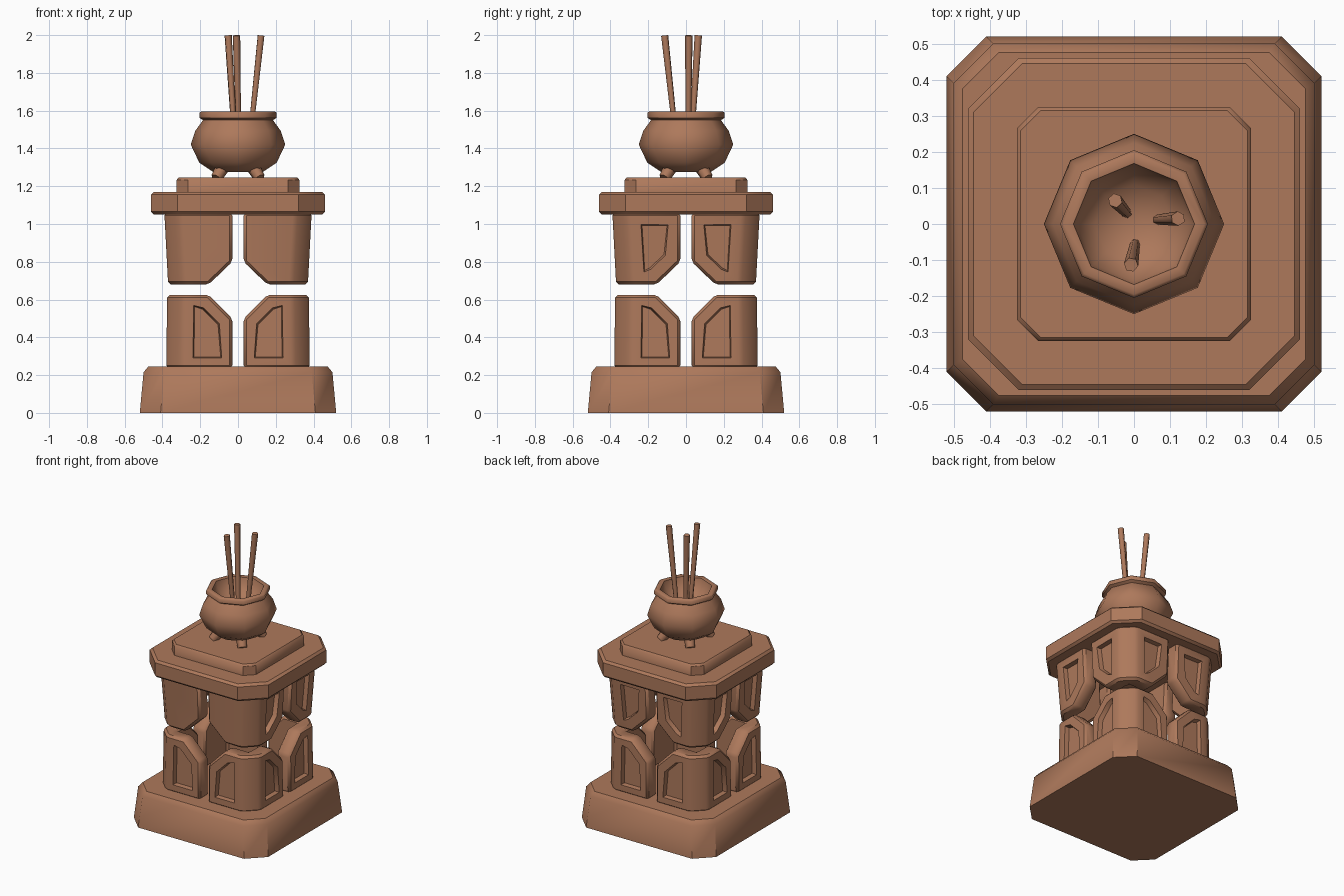
import bpy, bmesh, math
from mathutils import Vector

if "Cube" in bpy.data.objects:
    bpy.data.objects.remove(bpy.data.objects["Cube"])

clay = bpy.data.materials.new("brown clay")
clay.diffuse_color = (0.42, 0.19, 0.105, 1)
clay.use_nodes = True
clay.node_tree.nodes["Principled BSDF"].inputs["Base Color"].default_value = clay.diffuse_color


def finish(bm, name, angle=40):
    bmesh.ops.recalc_face_normals(bm, faces=bm.faces)
    me = bpy.data.meshes.new(name)
    bm.to_mesh(me)
    bm.free()
    me.materials.append(clay)
    me.shade_smooth()
    me.set_sharp_from_angle(angle=math.radians(angle))
    ob = bpy.data.objects.new(name, me)
    bpy.context.collection.objects.link(ob)
    return ob


def loft(name, rings, angle=40):
    """Skin a stack of equal-length point rings and cap both ends."""
    bm = bmesh.new()
    vs = [[bm.verts.new(p) for p in r] for r in rings]
    n = len(vs[0])
    for a, b in zip(vs, vs[1:]):
        for i in range(n):
            j = (i + 1) % n
            bm.faces.new((a[i], a[j], b[j], b[i]))
    bm.faces.new(vs[0])
    bm.faces.new(vs[-1])
    return finish(bm, name, angle)


def slab_ring(h, c, z):
    k = h - c
    return [(h, -k, z), (h, k, z), (k, h, z), (-k, h, z),
            (-h, k, z), (-h, -k, z), (-k, -h, z), (k, -h, z)]


def round_ring(r, z, n=8):
    return [(r * math.cos(math.tau * i / n), r * math.sin(math.tau * i / n), z) for i in range(n)]


def rod(name, a, b, ra, rb, n=6):
    a, b = Vector(a), Vector(b)
    q = (b - a).to_track_quat('Z', 'Y')
    return loft(name, [[p + q @ Vector(v) for v in round_ring(r, 0, n)]
                       for p, r in ((a, ra), (b, rb))], 65)


def corner_block(name, sx, sy, z0, z_cut, z1, half0, half1, inset, skip_front=False):
    """L-shaped corner wall, cut at its free ends, with recessed panels."""
    bm = bmesh.new()
    gap, bend, thick, cham = 0.03, 0.155, 0.10, 0.085

    def vert(u, w, z):
        return bm.verts.new((sx * u, sy * w, z))

    def wing(swap):
        def p(u, w, z):
            return vert(w, u, z) if swap else vert(u, w, z)
        hc = half0 + (half1 - half0) * (z_cut - z0) / (z1 - z0)
        out = [p(gap, half0, z0), p(half0 - cham, half0, z0), p(half1 - cham, half1, z1),
               p(bend, half1, z1), p(gap, hc, z_cut)]
        ins = [p(gap, half0 - thick, z0), None, None,
               p(bend, half1 - thick, z1), p(gap, hc - thick, z_cut)]
        return out, ins

    (o1, i1), (o2, i2) = wing(False), wing(True)
    k0 = vert(half0 - thick, half0 - thick, z0)
    k1 = vert(half1 - thick, half1 - thick, z1)
    for o, i in ((o1, i1), (o2, i2)):
        i[1], i[2] = k0, k1
        bm.faces.new(o)
        bm.faces.new(i)
        for a, b in ((0, 1), (2, 3), (3, 4), (4, 0)):
            bm.faces.new((o[a], o[b], i[b], i[a]))
    bm.faces.new((o1[1], o2[1], o2[2], o1[2]))
    bm.faces.new((o1[1], o2[1], k0))
    bm.faces.new((o1[2], o2[2], k1))
    bmesh.ops.recalc_face_normals(bm, faces=bm.faces)
    bmesh.ops.bevel(bm, geom=bm.edges[:], offset=0.015, segments=1, affect='EDGES')
    bm.normal_update()
    # recessed panels on the outward faces
    panels = []
    for f in bm.faces:
        c = f.calc_center_median()
        on_x = f.normal.x * sx > 0.95 and c.x * sx > 0.33
        on_y = f.normal.y * sy > 0.95 and c.y * sy > 0.33
        if skip_front and on_y and sy < 0:
            continue
        if (on_x or on_y) and f.calc_area() > 0.03:
            panels.append(f)
    bmesh.ops.inset_individual(bm, faces=panels, thickness=inset)
    bmesh.ops.inset_individual(bm, faces=panels, thickness=0.008, depth=-0.03)
    finish(bm, name)


# Plinth and top slabs
loft("base_plinth", [slab_ring(*r) for r in ((0.52, 0.11, 0), (0.50, 0.11, 0.215), (0.475, 0.10, 0.245))])
loft("table_slab", [slab_ring(*r) for r in ((0.445, 0.13, 1.05), (0.46, 0.14, 1.065),
                                            (0.46, 0.14, 1.155), (0.445, 0.135, 1.17))])
loft("upper_step", [slab_ring(*r) for r in ((0.325, 0.06, 1.16), (0.325, 0.06, 1.233), (0.315, 0.057, 1.245))])

# Four lower and four hanging corner blocks
for sx in (-1, 1):
    for sy in (-1, 1):
        tag = ("front" if sy < 0 else "back") + ("_left" if sx < 0 else "_right")
        corner_block("lower_block_" + tag, sx, sy, 0.235, 0.50, 0.625, 0.38, 0.375, 0.058)
        corner_block("upper_block_" + tag, sx, sy, 1.06, 0.80, 0.68, 0.39, 0.37, 0.07, True)
        # Pot feet
        rod("pot_foot_" + tag, (sx * 0.07, sy * 0.07, 1.32), (sx * 0.115, sy * 0.115, 1.243), 0.04, 0.03)

# Eight-sided pot with rolled rim and ash bed
pot = ((0.13, 1.275), (0.205, 1.325), (0.25, 1.42), (0.225, 1.495), (0.185, 1.55), (0.205, 1.562),
       (0.205, 1.588), (0.195, 1.596), (0.168, 1.592), (0.158, 1.55), (0.11, 1.49), (0.03, 1.47))
loft("incense_pot", [round_ring(*p) for p in pot], 50)

# Incense sticks
for i, (a, b) in enumerate((((-0.02, 0.03), (-0.052, 0.065)), ((0.065, 0.012), (0.122, 0.015)),
                            ((0.003, -0.055), (-0.008, -0.113)))):
    rod(f"incense_stick_{i + 1}", (*a, 1.465), (*b, 1.998), 0.014, 0.02)
